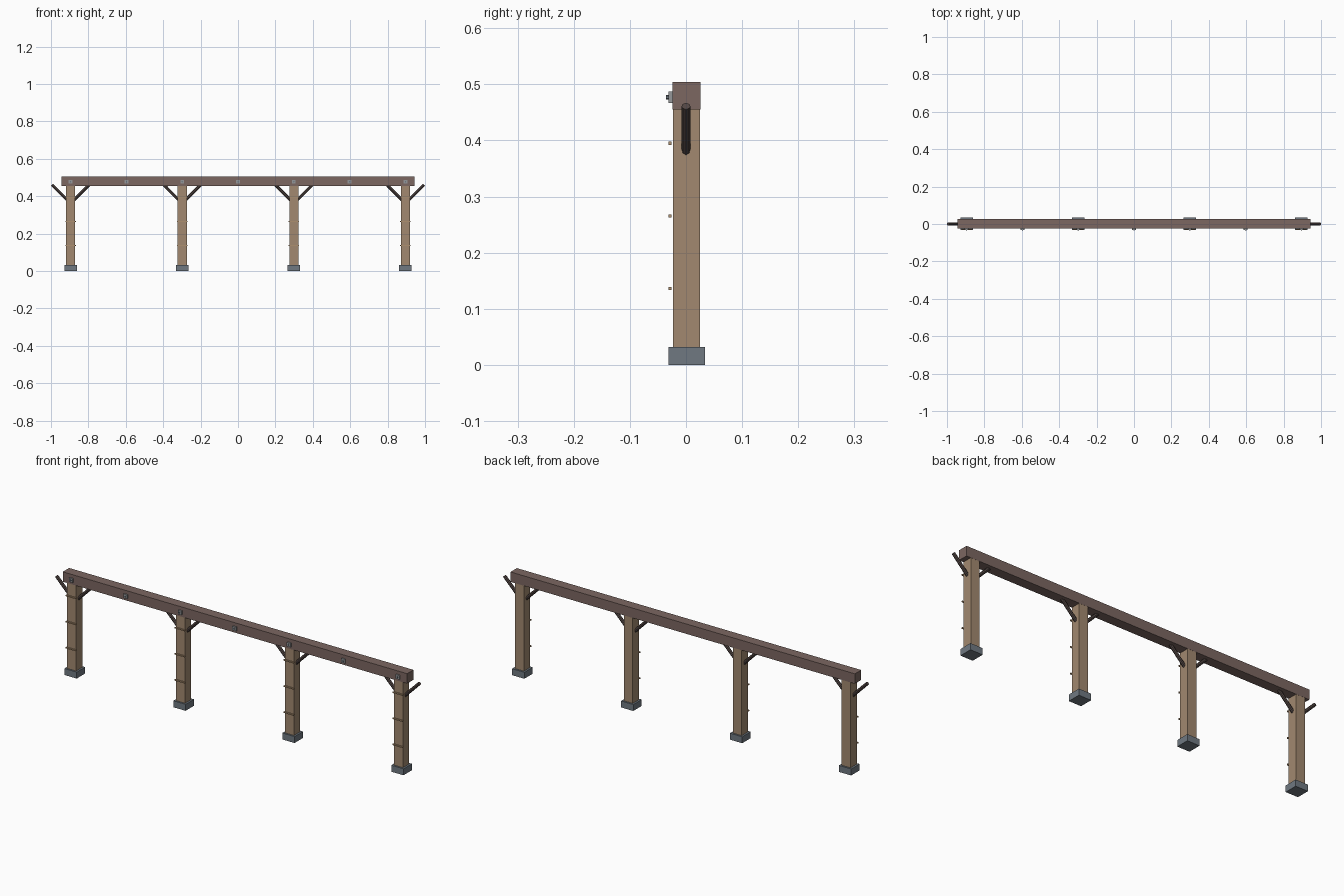
import bpy, math
from mathutils import Vector

if "Cube" in bpy.data.objects:
    bpy.data.objects.remove(bpy.data.objects["Cube"])

def mat(name, c):
    m = bpy.data.materials.new(name)
    m.diffuse_color = (*c, 1)
    m.use_nodes = True
    m.node_tree.nodes["Principled BSDF"].inputs["Base Color"].default_value = m.diffuse_color
    return m

BEAM = mat("beam_wood", (0.20, 0.135, 0.12))
POST = mat("post_wood", (0.36, 0.25, 0.16))
BRACE = mat("brace_wood", (0.09, 0.065, 0.06))
STONE = mat("footing_stone", (0.16, 0.19, 0.22))
STEEL = mat("plate_steel", (0.30, 0.31, 0.32))
BAND = mat("band_wood", (0.42, 0.28, 0.16))
YC = 0.001

def finish(name, m):
    o = bpy.context.object
    o.name = name
    o.data.materials.append(m)
    return o

def box(name, x, y, z, m):
    """Box from (min, max) ranges."""
    bpy.ops.mesh.primitive_cube_add(size=1, location=[sum(r) / 2 for r in (x, y, z)])
    o = finish(name, m)
    o.scale = [r[1] - r[0] for r in (x, y, z)]
    bpy.ops.object.transform_apply(location=False, rotation=False, scale=True)
    return o

def rod(name, a, b, r, n, m):
    a, b = Vector(a), Vector(b)
    d = b - a
    bpy.ops.mesh.primitive_cylinder_add(vertices=n, radius=r, depth=d.length, location=(a + b) / 2,
                                        rotation=d.to_track_quat('Z', 'Y').to_euler())
    return finish(name, m)

# long top beam
box("top_beam", (-0.943, 0.943), (YC - 0.0248, YC + 0.0248), (0.455, 0.504), BEAM)

for i in range(4):
    x = -0.895 + i * 0.5967
    # footing and post
    box(f"footing_{i}", (x - 0.0335, x + 0.0335), (YC - 0.0325, YC + 0.033), (0, 0.032), STONE)
    box(f"post_{i}", (x - 0.0243, x + 0.0243), (YC - 0.0243, YC + 0.0243), (0.03, 0.456), POST)
    # diagonal braces on both sides
    for s, side in ((-1, "left"), (1, "right")):
        rod(f"brace_{side}_{i}", (x + s * 0.015, 0, 0.376), (x + s * 0.0993, 0, 0.461), 0.008, 8, BRACE)
    # thin bands across the post front
    for k in range(3):
        z = 0.136 + k * 0.1293
        box(f"band_{i}_{k}", (x - 0.028, x + 0.028), (-0.031, -0.0255), (z - 0.003, z + 0.003), BAND)

# bolt plates along the beam front
for i in range(7):
    x = -0.895 + i * 0.29835
    box(f"plate_{i}", (x - 0.01, x + 0.01), (-0.031, -0.0235), (0.467, 0.487), STEEL)
    rod(f"bolt_{i}", (x, -0.030, 0.477), (x, -0.0355, 0.477), 0.004, 6, STONE)
